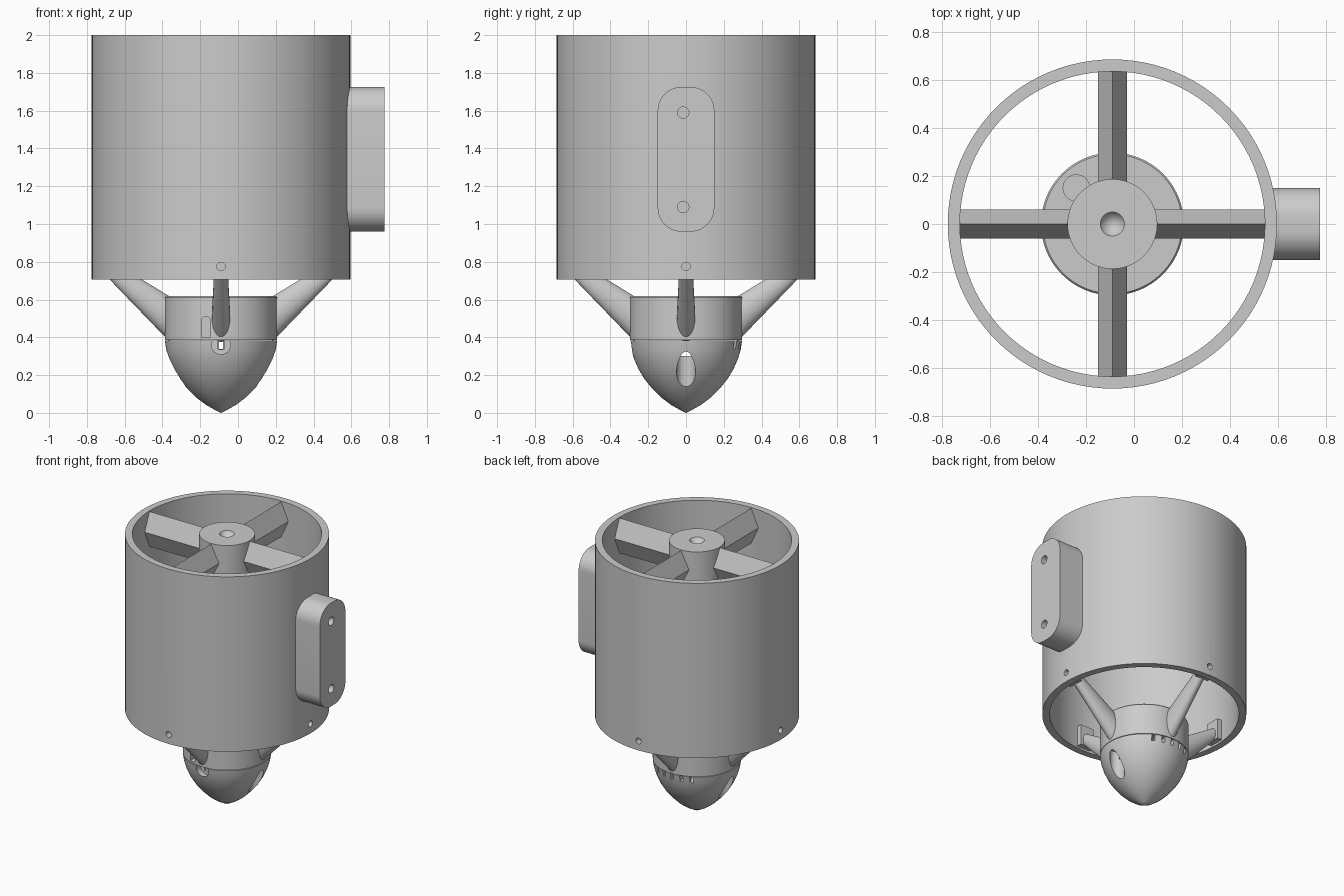
import bpy, bmesh, math
from mathutils import Vector, Matrix

cube = bpy.data.objects.get("Cube")
if cube:
    bpy.data.objects.remove(cube, do_unlink=True)

CX = -0.09          # axis of the duct
R_OUT, R_IN = 0.685, 0.635

grey = bpy.data.materials.new("plain_grey")
grey.use_nodes = True
grey.diffuse_color = (0.6, 0.6, 0.6, 1)
grey.node_tree.nodes["Principled BSDF"].inputs["Base Color"].default_value = (0.6, 0.6, 0.6, 1)


def finish(name, bm):
    bmesh.ops.recalc_face_normals(bm, faces=bm.faces)
    mesh = bpy.data.meshes.new(name)
    bm.to_mesh(mesh)
    bm.free()
    mesh.materials.append(grey)
    ob = bpy.data.objects.new(name, mesh)
    bpy.context.collection.objects.link(ob)
    return ob


def lathe(name, profile, closed=False, steps=96):
    """Spin (radius, height) points round the duct axis."""
    bm = bmesh.new()
    vs = [bm.verts.new((CX + r, 0, z)) for r, z in profile]
    es = [bm.edges.new(p) for p in zip(vs, vs[1:])]
    if closed:
        es.append(bm.edges.new((vs[-1], vs[0])))
    bmesh.ops.spin(bm, geom=vs + es, cent=(CX, 0, 0), axis=(0, 0, 1),
                   angle=math.tau, steps=steps)
    bmesh.ops.remove_doubles(bm, verts=bm.verts, dist=1e-5)
    return finish(name, bm)


def loft(name, rings):
    """Skin a list of equal rings of points and cap the ends."""
    bm = bmesh.new()
    rows = [[bm.verts.new(p) for p in ring] for ring in rings]
    n = len(rows[0])
    for a, b in zip(rows, rows[1:]):
        for i in range(n):
            j = (i + 1) % n
            bm.faces.new((a[i], a[j], b[j], b[i]))
    bm.faces.new(rows[0])
    bm.faces.new(rows[-1])
    return finish(name, bm)


def rod(start, end, radius):
    """Cylinder between two points, used as a cutter."""
    a, b = Vector(start), Vector(end)
    rot = (b - a).to_track_quat('Z', 'Y').to_matrix().to_4x4()
    bm = bmesh.new()
    bmesh.ops.create_cone(bm, cap_ends=True, segments=32, radius1=radius,
                          radius2=radius, depth=(b - a).length,
                          matrix=Matrix.Translation((a + b) / 2) @ rot)
    return finish("cutter", bm)


def block(name, r0, r1, width, z0, z1, angle):
    """Box reaching radially from r0 to r1 at an angle round the axis."""
    bm = bmesh.new()
    m = (Matrix.Translation((CX, 0, (z0 + z1) / 2)) @ Matrix.Rotation(angle, 4, 'Z')
         @ Matrix.Translation(((r0 + r1) / 2, 0, 0))
         @ Matrix.Diagonal((r1 - r0, width, z1 - z0, 1)))
    bmesh.ops.create_cube(bm, size=1, matrix=m)
    return finish(name, bm)


def cut(ob, cutters):
    for c in cutters:
        c.hide_render = True
        mod = ob.modifiers.new("cut", 'BOOLEAN')
        mod.operation, mod.solver, mod.object = 'DIFFERENCE', 'EXACT', c
        bpy.context.view_layer.objects.active = ob
        bpy.ops.object.modifier_apply(modifier=mod.name)
        bpy.data.objects.remove(c, do_unlink=True)


def polar(r, angle, z):
    return (CX + r * math.cos(angle), r * math.sin(angle), z)


quarters = [i * math.pi / 2 for i in range(4)]

# Duct with four screw holes near its lower rim
duct = lathe("duct", [(R_IN, 0.705), (R_OUT, 0.705), (R_OUT, 2), (R_IN, 2)], closed=True)
cut(duct, [rod(polar(0.6, a, 0.775), polar(0.75, a, 0.775), 0.022) for a in quarters])

# Side mount: rounded slab with two bolt holes
outline = []
for cy, cz, start in ((0.025, 1.6, 0), (-0.025, 1.6, 90), (-0.025, 1.085, 180), (0.025, 1.085, 270)):
    for k in range(13):
        t = math.radians(start + k * 7.5)
        outline.append((cy + 0.125 * math.cos(t), cz + 0.125 * math.sin(t)))
mount = loft("side_mount", [[(x, y, z) for y, z in outline] for x in (0.56, 0.775)])
cut(mount, [rod((0.66, -0.015, z), (0.9, -0.015, z), 0.03) for z in (1.09, 1.59)])

# Upper hub with a conical centre hole
lathe("upper_hub", [(0, 1.92), (0.05, 2), (0.187, 2), (0.187, 1.72), (0, 1.72)])

# Diamond-section vanes between hub and duct, and lower struts with wall brackets
for i, a in enumerate(quarters):
    turn = Matrix.Translation((CX, 0, 0)) @ Matrix.Rotation(a, 4, 'Z')
    diamond = [(0, 1.995), (0.06, 1.865), (0, 1.735), (-0.06, 1.865)]
    loft(f"vane_{i + 1}", [[turn @ Vector((r, y, z)) for y, z in diamond]
                           for r in (0.12, 0.637)])
    rings = []
    for r, z, half_h, half_w in ((0.27, 0.495, 0.12, 0.05), (0.625, 0.788, 0.045, 0.034)):
        rings.append([turn @ Vector((r, half_w * math.cos(t), z + half_h * math.sin(t)))
                      for t in (k * math.tau / 32 for k in range(32))])
    loft(f"strut_{i + 1}", rings)
    block(f"strut_bracket_{i + 1}", 0.595, 0.638, 0.11, 0.72, 0.87, a)

# Lower body with a cable hole in the top and an arched slot in front
body = lathe("lower_body", [(0, 0.62), (0.29, 0.62), (0.297, 0.612), (0.297, 0.387), (0, 0.387)])
front = -math.pi / 2
slot = block("cutter", 0.2, 0.35, 0.045, 0.4, 0.488, front)
slot.location.x -= 0.08
cut(body, [rod((-0.24, 0.15, 0.42), (-0.24, 0.15, 0.7), 0.055), slot,
           rod((-0.17, -0.2, 0.488), (-0.17, -0.35, 0.488), 0.0225)])

# Nose cone: shallow cavity, sockets at the sides, port in front, vents behind
nose = lathe("nose_cone", [(0, 0), (0.03, 0.014), (0.08, 0.043), (0.13, 0.08), (0.18, 0.13),
                           (0.22, 0.18), (0.25, 0.229), (0.275, 0.285), (0.29, 0.335),
                           (0.297, 0.383), (0.2, 0.383), (0.2, 0.3), (0, 0.3)])
cutters = [rod((CX + s * 0.237, 0, -0.05), (CX + s * 0.237, 0, 0.355), 0.05) for s in (-1, 1)]
cutters += [rod((CX, -0.24, 0.36), (CX, -0.4, 0.36), 0.05),
            block("cutter", 0.15, 0.35, 0.03, 0.335, 0.4, front)]
cutters += [block("cutter", 0.15, 0.35, 0.022, 0.338, 0.4, math.radians(d))
            for d in range(62, 119, 14)]
cut(nose, cutters)

# Smooth shading with sharp edges kept
bpy.ops.object.select_all(action='DESELECT')
for ob in bpy.context.collection.objects:
    if ob.type == 'MESH' and grey.name in ob.data.materials:
        ob.select_set(True)
        bpy.context.view_layer.objects.active = ob
bpy.ops.object.shade_smooth_by_angle(angle=math.radians(30))
